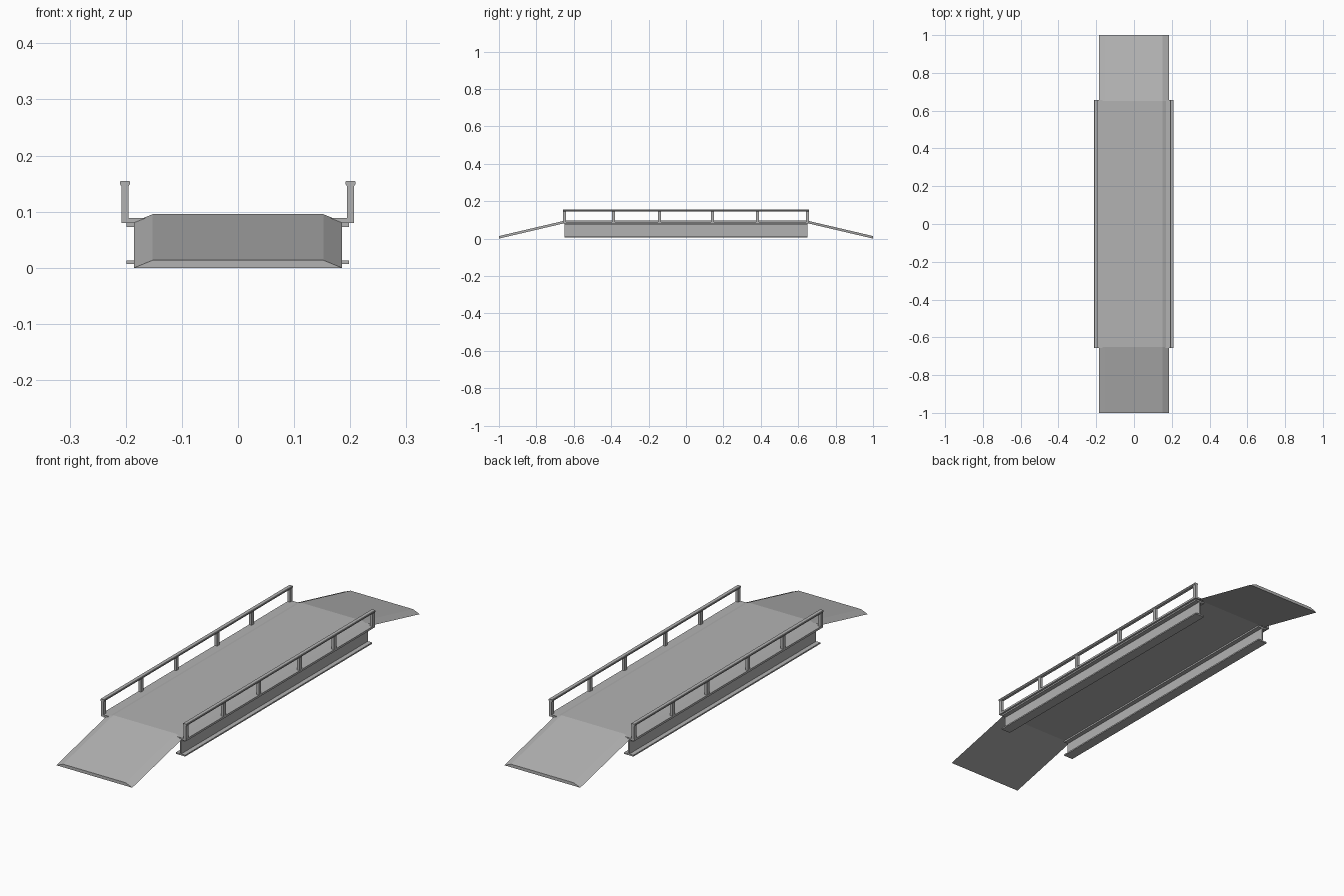
import bpy, bmesh

if "Cube" in bpy.data.objects:
    bpy.data.objects.remove(bpy.data.objects["Cube"])

# Mid-grey paint shared by every part
paint = bpy.data.materials.new("mid_grey")
paint.diffuse_color = (0.45, 0.45, 0.45, 1)
paint.use_nodes = True
paint.node_tree.nodes["Principled BSDF"].inputs["Base Color"].default_value = paint.diffuse_color


def loft(name, profile, stations):
    """Sweep an x-z profile through (y, z offset) stations and cap both ends."""
    bm = bmesh.new()
    rings = [[bm.verts.new((x, y, z + dz)) for x, z in profile] for y, dz in stations]
    n = len(profile)
    for a, b in zip(rings, rings[1:]):
        for i in range(n):
            j = (i + 1) % n
            bm.faces.new((a[i], a[j], b[j], b[i]))
    bm.faces.new(rings[0])
    bm.faces.new(rings[-1])
    bmesh.ops.recalc_face_normals(bm, faces=bm.faces)
    mesh = bpy.data.meshes.new(name)
    bm.to_mesh(mesh)
    bm.free()
    mesh.materials.append(paint)
    obj = bpy.data.objects.new(name, mesh)
    bpy.context.collection.objects.link(obj)
    return obj


# Deck with both sloping ramps, one bevelled slab
loft("deck_and_ramps",
     [(-0.185, 0), (0.185, 0), (0.152, 0.0135), (-0.152, 0.0135)],
     [(-1, 0), (-0.65, 0.082), (0.65, 0.082), (1, 0)])

# Half outlines, mirrored into full sections below
beam_half = [(0.023, 0.007), (0.023, 0.013), (0.003, 0.013),
             (0.003, 0.073), (0.023, 0.073), (0.023, 0.08)]
cap_half = [(0.006, 0.145), (0.009, 0.149), (0.009, 0.153), (0.0075, 0.155)]


def section(half, centre):
    return ([(centre + x, z) for x, z in half]
            + [(centre - x, z) for x, z in reversed(half)])


def box_profile(x0, x1, z0, z1):
    return [(x0, z0), (x1, z0), (x1, z1), (x0, z1)]


for side, label, shift in ((-1, "left", -0.001), (1, "right", 0)):
    # I-beam girder under the deck edge
    loft(label + "_girder", section(beam_half, side * 0.175 + shift),
         [(-0.65, 0), (0.65, 0)])

    # Bottom rail plate reaching out from under the deck
    xs = sorted((side * 0.165, side * 0.207 + shift))
    loft(label + "_bottom_rail", box_profile(*xs, 0.0795, 0.0885),
         [(-0.657, 0), (0.657, 0)])

    # Handrail cap
    rail_x = side * 0.2005 + shift
    loft(label + "_handrail", section(cap_half, rail_x), [(-0.657, 0), (0.657, 0)])

    # Posts
    for i, y in enumerate((-0.649, -0.388, -0.142, 0.142, 0.382, 0.649)):
        loft(f"{label}_post_{i + 1}",
             box_profile(rail_x - 0.0062, rail_x + 0.0062, 0.084, 0.149),
             [(y - 0.008, 0), (y + 0.008, 0)])
